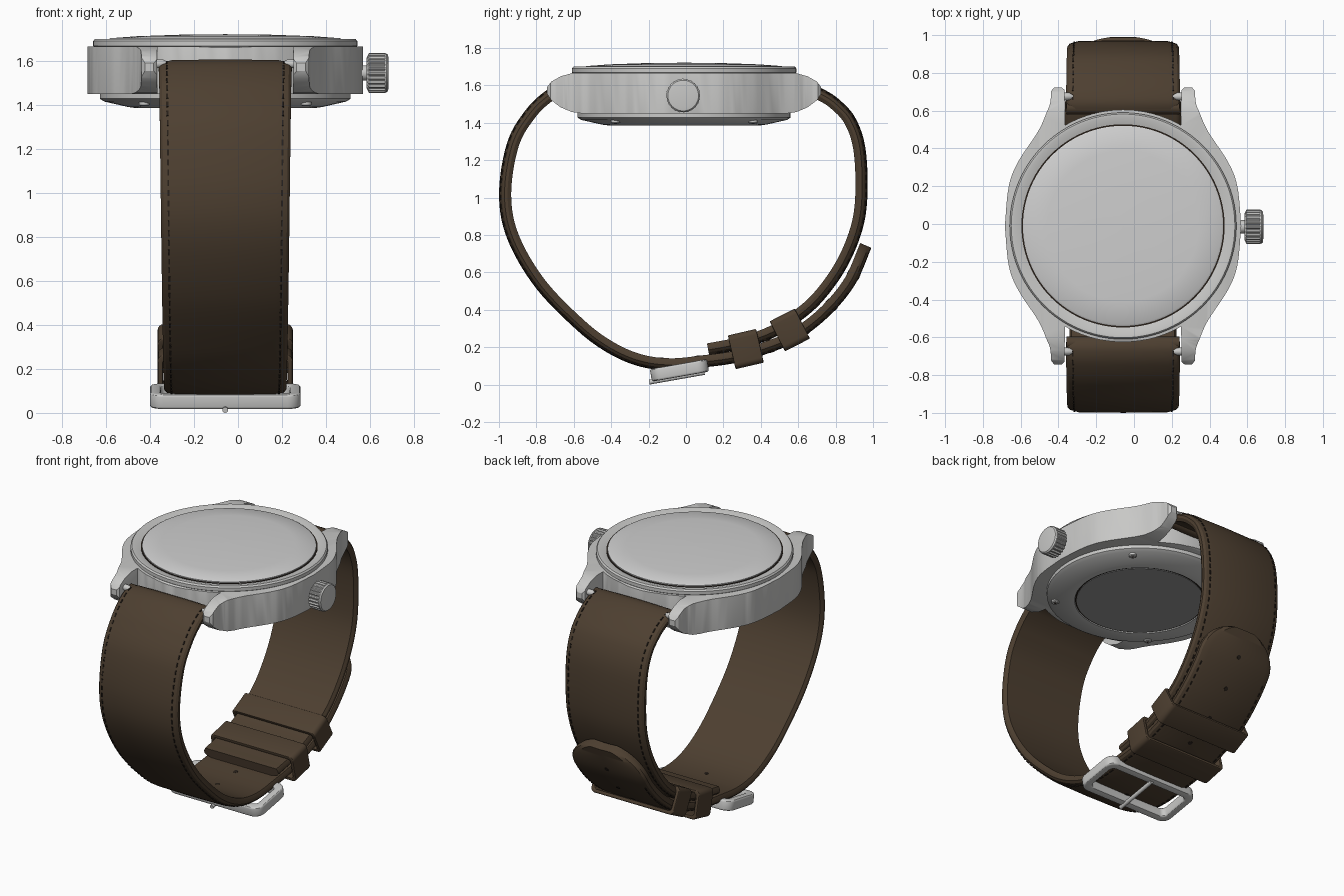
import bpy, bmesh, math
from mathutils import Vector

if "Cube" in bpy.data.objects:
    bpy.data.objects.remove(bpy.data.objects["Cube"])

CX, CY = -0.058, -0.01     # centre of the case
THICK = 0.065              # strap thickness


def material(name, r, g, b, rough=0.5):
    m = bpy.data.materials.new(name)
    m.use_nodes = True
    m.diffuse_color = (r, g, b, 1)
    node = next(n for n in m.node_tree.nodes if n.type == 'BSDF_PRINCIPLED')
    node.inputs["Base Color"].default_value = (r, g, b, 1)
    node.inputs["Roughness"].default_value = rough
    return m


steel = material("steel", 0.58, 0.58, 0.57)
crystal = material("crystal", 0.62, 0.62, 0.62)
back_grey = material("back glass grey", 0.3, 0.3, 0.3)
leather = material("brown leather", 0.075, 0.05, 0.03, 0.7)
dark = material("dark thread", 0.02, 0.014, 0.01, 0.8)


def apply_modifiers(ob):
    bpy.context.view_layer.update()
    dg = bpy.context.evaluated_depsgraph_get()
    mesh = bpy.data.meshes.new_from_object(ob.evaluated_get(dg))
    ob.modifiers.clear()
    ob.data = mesh


def smooth(ob, angle=30):
    bpy.ops.object.select_all(action='DESELECT')
    ob.select_set(True)
    bpy.context.view_layer.objects.active = ob
    bpy.ops.object.shade_smooth_by_angle(angle=math.radians(angle))


def bevel(ob, width):
    mod = ob.modifiers.new("bevel", 'BEVEL')
    mod.width, mod.segments = width, 3
    mod.limit_method, mod.angle_limit = 'ANGLE', math.radians(40)
    apply_modifiers(ob)


def build(name, mat, *lofts, loop=False, width=0):
    """Skin each list of rings into a closed solid; loop joins last ring to first."""
    bm = bmesh.new()
    for rings in lofts:
        vs = [[bm.verts.new(p) for p in ring] for ring in rings]
        n = len(vs[0])
        pairs = list(zip(vs, vs[1:])) + ([(vs[-1], vs[0])] if loop else [])
        for a, b in pairs:
            for k in range(n):
                j = (k + 1) % n
                bm.faces.new((a[k], a[j], b[j], b[k]))
        if not loop:
            bm.faces.new(vs[0])
            bm.faces.new(vs[-1])
    bmesh.ops.recalc_face_normals(bm, faces=bm.faces)
    mesh = bpy.data.meshes.new(name)
    bm.to_mesh(mesh)
    bm.free()
    mesh.materials.append(mat)
    ob = bpy.data.objects.new(name, mesh)
    bpy.context.collection.objects.link(ob)
    if width:
        bevel(ob, width)
    smooth(ob)
    return ob


def lathe(name, mat, profile, centre, axis='Z', sides=96, teeth=0.0):
    """Turn (radius, height) points about an axis through centre."""
    rings = []
    for r, h in profile:
        ring = []
        for k in range(sides):
            a = math.tau * k / sides
            q = max(r, 0.002) * (1 - teeth * (k // 2 % 2))
            u, v = q * math.cos(a), q * math.sin(a)
            ring.append(Vector(centre) + Vector((u, v, h) if axis == 'Z' else (h, u, v)))
        rings.append(ring)
    return build(name, mat, rings)


def spline(pts, n=12):
    """Smooth curve through 2D points."""
    p = [Vector(q) for q in pts]
    p = [2 * p[0] - p[1]] + p + [2 * p[-1] - p[-2]]
    out = []
    for a, b, c, d in zip(p, p[1:], p[2:], p[3:]):
        for i in range(n):
            t = i / n
            out.append(0.5 * (2 * b + (c - a) * t + (2 * a - 5 * b + 4 * c - d) * t * t
                              + (3 * b - a - 3 * c + d) * t ** 3))
    return out + [p[-2]]


def along(path, s):
    """Point, tangent and outward normal at distance s on a (y, z) path."""
    for a, b in zip(path, path[1:]):
        d = (b - a).length
        if s <= d:
            break
        s -= d
    t = (b - a).normalized()
    p = a + t * s
    return Vector((CX, p.x, p.y)), Vector((0, t.x, t.y)), Vector((0, t.y, -t.x))


# Case: plan outline intersected with the side profile
arc = [(0.615 * math.sin(math.radians(a)), 0.615 * math.cos(math.radians(a))) for a in range(0, 31, 3)]
flank = spline([(0.38, 0.715), (0.386, 0.65), (0.405, 0.6), (0.45, 0.5), (0.555, 0.34),
                (0.605, 0.21), (0.626, 0)], 6)
quarter = arc + [(0.31, 0.72), (0.325, 0.733), (0.365, 0.733)] + [tuple(p) for p in flank]
half = quarter + [(x, -y) for x, y in quarter[-2::-1]]
outline = half + [(-x, y) for x, y in half[-2:0:-1]]
case = build("case", steel, [[(CX + x, CY + y, z) for x, y in outline] for z in (1.3, 1.8)])
side = [(0.6, 1.665), (0.66, 1.648), (0.71, 1.62), (0.733, 1.59), (0.733, 1.555),
        (0.71, 1.52), (0.66, 1.482), (0.6, 1.457), (0.55, 1.45)]
side = side + [(-y, z) for y, z in side[::-1]]
cutter = build("case_cutter", steel, [[(x, CY + y, z) for y, z in side] for x in (-1, 1)])
cutter.hide_render = True
mod = case.modifiers.new("side profile", 'BOOLEAN')
mod.operation, mod.solver, mod.object = 'INTERSECT', 'EXACT', cutter
apply_modifiers(case)
bpy.data.objects.remove(cutter)
bevel(case, 0.014)
smooth(case)

# Bezel, crystal and case back
mid = (CX, CY, 0)
lathe("bezel", steel, [(0.58, 1.65), (0.6, 1.668), (0.6, 1.69), (0.592, 1.7), (0.577, 1.7),
                       (0.537, 1.688), (0.537, 1.66)], mid)
lathe("crystal_gasket", dark, [(0.538, 1.66), (0.538, 1.691), (0.52, 1.691)], mid)
lathe("crystal", crystal, [(0.53, 1.67), (0.53, 1.698), (0.522, 1.703), (0.4, 1.712),
                           (0.2, 1.719), (0, 1.721)], mid)
lathe("case_back", steel, [(0.57, 1.47), (0.57, 1.428), (0.55, 1.415), (0.44, 1.39), (0.41, 1.386),
                           (0.4, 1.386), (0.395, 1.396)], mid)
lathe("back_gasket", dark, [(0.397, 1.4), (0.397, 1.392), (0.38, 1.392)], mid)
lathe("back_window", back_grey, [(0.388, 1.4), (0.388, 1.388), (0, 1.386)], mid)
for i in range(4):
    a = math.radians(45 + 90 * i)
    at = (CX + 0.52 * math.cos(a), CY + 0.52 * math.sin(a), 0)
    lathe("back_screw", steel, [(0.024, 1.43), (0.024, 1.4), (0.018, 1.395)], at, sides=20)
    lathe("back_screw_socket", dark, [(0.009, 1.4), (0.009, 1.394)], at, sides=6)

# Winding crown
pin = (0, CY - 0.005, 1.545)
lathe("crown_stem", steel, [(0.035, 0.53), (0.035, 0.6)], pin, 'X', 32)
lathe("crown_grip", steel, [(0.07, 0.585), (0.091, 0.595), (0.091, 0.67), (0.08, 0.675)],
      pin, 'X', 96, teeth=0.08)
lathe("crown_cap", steel, [(0.089, 0.668), (0.089, 0.674), (0.082, 0.682), (0.06, 0.685)], pin, 'X', 48)

# Strap halves: padded section swept along a path, with stitching and a wrapped end
front_path = spline([(-0.625, 1.565), (-0.66, 1.574), (-0.73, 1.545), (-0.83, 1.45), (-0.925, 1.285),
                     (-0.967, 1.02), (-0.925, 0.79), (-0.78, 0.54), (-0.567, 0.32), (-0.406, 0.2),
                     (-0.246, 0.13), (-0.08, 0.108), (0.1, 0.125), (0.27, 0.15), (0.45, 0.205),
                     (0.583, 0.265), (0.743, 0.39), (0.877, 0.553), (0.966, 0.755)])
back_path = spline([(0.118, 0.188), (0.26, 0.216), (0.42, 0.265), (0.54, 0.33), (0.69, 0.45),
                    (0.824, 0.63), (0.91, 0.83), (0.938, 1.02), (0.927, 1.26), (0.877, 1.41),
                    (0.797, 1.5), (0.72, 1.55), (0.65, 1.574), (0.61, 1.565)])
SECTION = [(-1, -0.4), (-1, 0.1), (-0.96, 0.5), (-0.8, 0.92), (0, 1), (0.8, 0.92), (0.96, 0.5),
           (1, 0.1), (1, -0.4), (0.96, -1), (-0.96, -1)]


def strap(name, path, w0, w1, taper, tip=0.0):
    length = sum((b - a).length for a, b in zip(path, path[1:]))
    steps = int(length / 0.012)

    def half_width(s):
        w = (w0 + (w1 - w0) * min(1, s / (length * taper))) / 2
        f = (s - length + tip) / tip if tip else 0
        return w * max(0.06, math.sqrt(max(0, 1 - f ** 2))) if f > 0 else w

    rings = []
    for i in range(steps + 1):
        s = length * i / steps
        p, t, n = along(path, s)
        rings.append([p + Vector((u * half_width(s), 0, 0)) + n * v * THICK / 2 for u, v in SECTION])
    build(name, leather, rings)

    dashes = []
    for i in range(1, int((length - tip) / 0.045)):
        for sign in (-1, 1):
            dash = []
            for s in (i * 0.045, i * 0.045 + 0.026):
                p, t, n = along(path, s)
                u = sign * half_width(s) * 0.88
                dash.append([p + Vector((u + a, 0, 0)) + n * b for a, b in
                             ((-0.004, 0.02), (0.004, 0.02), (0.004, 0.0275), (-0.004, 0.0275))])
            dashes.append(dash)
    build(name + "_stitching", dark, *dashes)
    return length


front_length = strap("front_strap", front_path, 0.605, 0.55, 0.65, 0.22)
strap("back_strap", back_path, 0.55, 0.605, 1)
for end, y in (("front", -0.63), ("back", 0.615)):
    lathe(end + "_strap_loop", leather, [(0.034, -0.3), (0.034, 0.3)], (CX, y, 1.56), 'X', 24)
    for sign in (-1, 1):
        lathe(end + "_spring_bar_end", steel, [(0.008, 0.262 * sign), (0.02, 0.285 * sign), (0.02, 0.32 * sign)],
              (CX, math.copysign(0.675, y), 1.587), 'X', 16)

# Strap holes
holes = []
for i in range(7):
    p, t, n = along(front_path, front_length - 0.18 - 0.2 * i)
    holes.append([[p + n * d + 0.014 * (Vector((math.cos(a), 0, 0)) + t * math.sin(a))
                   for a in (math.tau * k / 16 for k in range(16))] for d in (-0.0345, 0.0345)])
build("strap_holes", dark, *holes)


def rounded_rect(w, h, r, k=6):
    return [(sx * (w / 2 - r) + r * math.cos(a), sy * (h / 2 - r) + r * math.sin(a))
            for q, (sx, sy) in enumerate(((1, 1), (-1, 1), (-1, -1), (1, -1)))
            for a in (math.pi / 2 * (q + i / k) for i in range(k + 1))]


def frame(name, mat, y, z, tilt, w, h, depth, bar, r, flat, width):
    """Rounded rectangular band; flat frames lie on the strap, others wrap round it."""
    t = Vector((0, math.cos(tilt), math.sin(tilt)))
    n = Vector((0, t.z, -t.y))
    b_dir, c_dir = (t, n) if flat else (n, t)
    outer = rounded_rect(w, h, r)
    inner = rounded_rect(w - 2 * bar, h - 2 * bar, r * 0.5)
    rings = [[Vector((CX + a, y, z)) + b_dir * b + c_dir * c for (a, b), c in
              ((o, -depth / 2), (o, depth / 2), (i, depth / 2), (i, -depth / 2))]
             for o, i in zip(outer, inner)]
    build(name, mat, rings, loop=True, width=width)
    return t, n


# Keepers, buckle and prong
frame("lower_keeper", leather, 0.32, 0.19, math.radians(13), 0.614, 0.185, 0.155, 0.024, 0.03, False, 0.006)
frame("upper_keeper", leather, 0.555, 0.292, math.radians(27), 0.614, 0.18, 0.15, 0.024, 0.03, False, 0.006)
tilt = math.radians(10)
t, n = frame("buckle", steel, -0.035, 0.076, tilt, 0.685, 0.31, 0.068, 0.05, 0.06, True, 0.012)
root = Vector((CX, -0.035, 0.076)) + n * 0.034
build("buckle_prong", steel, [[root + t * d + 0.013 * (Vector((math.cos(a), 0, 0)) + n * math.sin(a))
                               for a in (math.tau * k / 16 for k in range(16))] for d in (-0.17, 0.13)])
